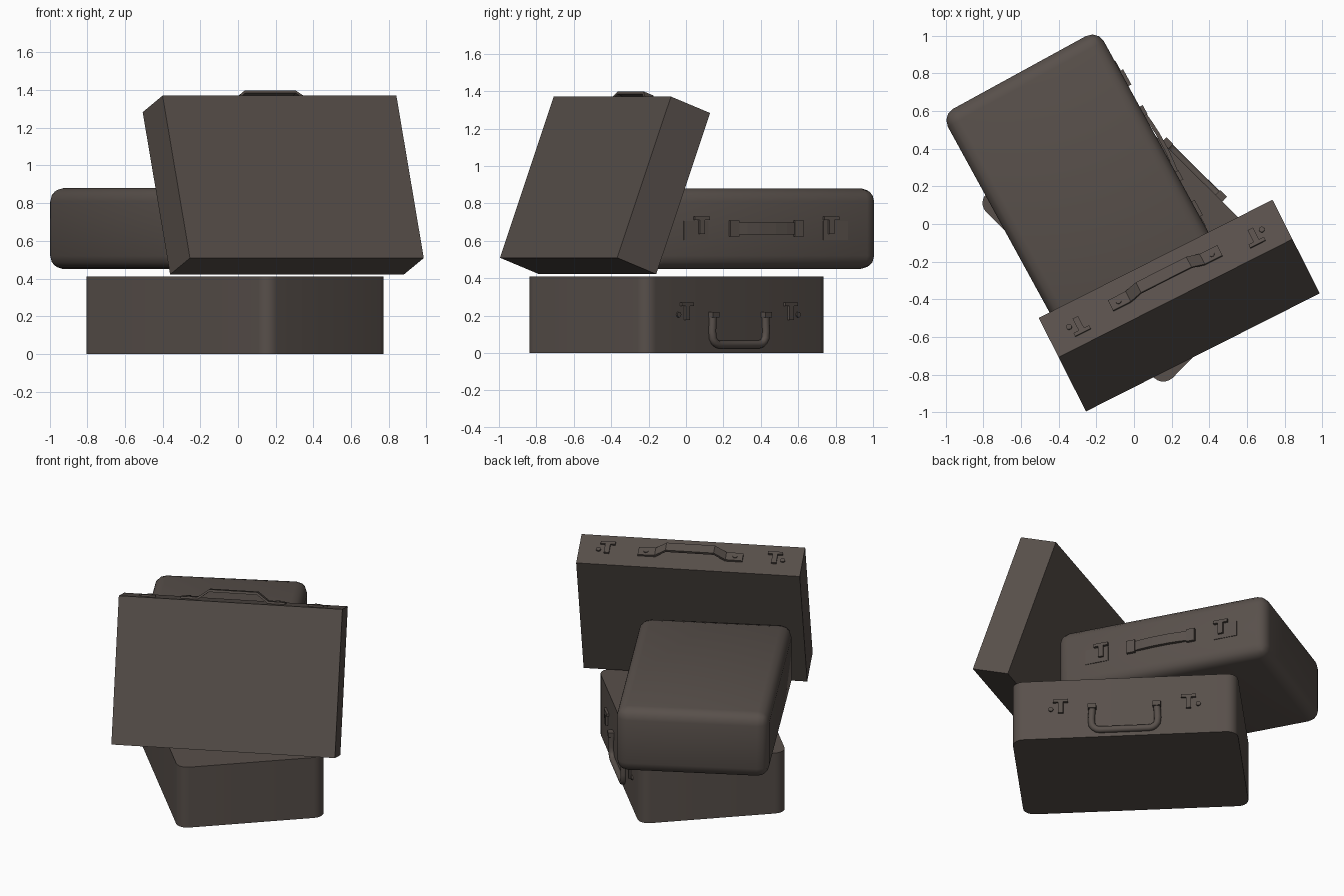
import bpy, bmesh, math
from mathutils import Matrix, Vector

if "Cube" in bpy.data.objects:
    bpy.data.objects.remove(bpy.data.objects["Cube"])


def material(name, rgb):
    m = bpy.data.materials.new(name)
    m.diffuse_color = (*rgb, 1)
    m.use_nodes = True
    m.node_tree.nodes["Principled BSDF"].inputs["Base Color"].default_value = m.diffuse_color
    return m


BROWN = material("dark_brown_leather", (0.098, 0.080, 0.070))


def finish(bm, name, frame, smooth=None):
    """Turn a bmesh in case-local space into a placed object."""
    bmesh.ops.recalc_face_normals(bm, faces=bm.faces)
    me = bpy.data.meshes.new(name)
    bm.to_mesh(me)
    bm.free()
    ob = bpy.data.objects.new(name, me)
    bpy.context.collection.objects.link(ob)
    ob.matrix_world = frame
    me.materials.append(BROWN)
    if smooth:
        bpy.ops.object.select_all(action='DESELECT')
        ob.select_set(True)
        bpy.context.view_layer.objects.active = ob
        bpy.ops.object.shade_smooth_by_angle(angle=math.radians(smooth))
    return ob


# Case-local axes: X = length, Y = towards the handle side, Z = thickness
def case(name, frame, size, radius=0, segments=1, all_edges=False):
    bm = bmesh.new()
    bmesh.ops.create_cube(bm, size=1, matrix=Matrix.Diagonal((*size, 1)))
    if radius:
        edges = [e for e in bm.edges if all_edges or
                 abs(e.verts[0].co.z - e.verts[1].co.z) > 0.01]
        bmesh.ops.bevel(bm, geom=edges, offset=radius, segments=segments,
                        profile=0.5, affect='EDGES')
    return finish(bm, name, frame, 50 if radius else None)


def block(name, frame, centre, size):
    bm = bmesh.new()
    bmesh.ops.create_cube(bm, size=1, matrix=Matrix.Translation(centre) @ Matrix.Diagonal((*size, 1)))
    return finish(bm, name, frame)


def stud(name, frame, x, y, z, r=0.015, h=0.012):
    bm = bmesh.new()
    bmesh.ops.create_cone(bm, cap_ends=True, segments=12, radius1=r, radius2=r, depth=h,
                          matrix=Matrix.Translation((x, y, z)) @ Matrix.Rotation(math.pi / 2, 4, 'X'))
    return finish(bm, name, frame, 40)


def prism(name, frame, outline, axis, lo, hi, smooth=None):
    """Extrude a closed (x, other) outline along Y or Z."""
    def place(p, d):
        return (p[0], d, p[1]) if axis == 'Y' else (p[0], p[1], d)
    bm = bmesh.new()
    face = bm.faces.new([bm.verts.new(place(p, lo)) for p in outline])
    out = bmesh.ops.extrude_face_region(bm, geom=[face])
    shift = Vector(place((0, 0), hi - lo))
    bmesh.ops.translate(bm, vec=shift, verts=[v for v in out['geom'] if isinstance(v, bmesh.types.BMVert)])
    return finish(bm, name, frame, smooth)


def latches(name, frame, face_y, x, z, stud_x=None, plate=False, depth=0.018):
    # T-shaped clasps with optional stud and thin backing plate, mirrored
    for s, side in ((-1, "left"), (1, "right")):
        half = [(0.016, -0.05), (0.016, 0.025), (0.046, 0.025), (0.046, 0.045)]
        pts = [(s * x + a, z + b) for a, b in half] + [(s * x - a, z + b) for a, b in reversed(half)]
        prism(f"{name}_latch_{side}", frame, pts, 'Y', face_y - 0.005, face_y + depth)
        if stud_x:
            stud(f"{name}_stud_{side}", frame, s * stud_x, face_y + 0.003, z - 0.02)
        if plate:
            block(f"{name}_latch_plate_{side}", frame, (s * (x + 0.03), face_y, z - 0.03),
                  (0.15, 0.008, 0.10))


def strap(name, frame, half_path, thickness, width):
    """Bent strap symmetric in X; half_path runs from the end to the middle."""
    path = [(-a, b) for a, b in half_path] + [(a, b) for a, b in reversed(half_path)]
    outline = path + [(a, b - thickness) for a, b in reversed(path)]
    return prism(name, frame, outline, 'Z', -width / 2, width / 2)


# Bottom case: rounded upright corners
low = Matrix.Translation((-0.015, -0.05, 0.205)) @ Matrix.Rotation(math.radians(-44.6), 4, 'Z')
case("bottom_case", low, (1.39, 0.92, 0.41), 0.07, 5)
latches("bottom_case", low, 0.46, 0.395, 0.02, stud_x=0.455, depth=0.015)

# Bottom case handle: a hanging tube loop with cuffs
cu = bpy.data.curves.new("bottom_case_handle", 'CURVE')
cu.dimensions = '3D'
cu.bevel_depth = 0.022
cu.bevel_resolution = 2
cu.use_fill_caps = True
half = [(-0.20, 0.0), (-0.205, -0.09)]
half += [(-0.15 - 0.055 * math.cos(t), -0.105 - 0.055 * math.sin(t))
         for t in (i * math.pi / 8 for i in range(1, 5))]
path = half + [(-x, z) for x, z in reversed(half)]
sp = cu.splines.new('POLY')
sp.points.add(len(path) - 1)
for p, (x, z) in zip(sp.points, path):
    p.co = (x, 0.468, z, 1)
tube = bpy.data.objects.new("bottom_case_handle", cu)
bpy.context.collection.objects.link(tube)
tube.matrix_world = low
cu.materials.append(BROWN)
bpy.ops.object.select_all(action='DESELECT')
tube.select_set(True)
bpy.context.view_layer.objects.active = tube
bpy.ops.object.convert(target='MESH')
for s in (-1, 1):
    block("bottom_case_handle_cuff", low, (s * 0.20, 0.475, 0.0), (0.05, 0.04, 0.03))

# Middle case: every edge rounded
mid = Matrix.Translation((-0.276, 0.199, 0.665)) @ Matrix.Rotation(math.radians(-61.3), 4, 'Z')
case("middle_case", mid, (1.38, 0.944, 0.43), 0.07, 3, True)
latches("middle_case", mid, 0.472, 0.395, 0.02, plate=True)
strap("middle_case_handle", mid, [(0.22, 0.479), (0.12, 0.492), (0.05, 0.497)], 0.02, 0.065)
for s in (-1, 1):
    block("middle_case_handle_cuff", mid, (s * 0.197, 0.475, 0), (0.055, 0.03, 0.085))

# Leaning case: sharp-edged, tipped back against the middle case
lean = (Matrix.Translation((0.240, -0.433, 0.896)) @ Matrix.Rotation(math.radians(26.8), 4, 'Z')
        @ Matrix.Rotation(math.radians(69.5), 4, 'X'))
case("leaning_case", lean, (1.39, 0.92, 0.25))
latches("leaning_case", lean, 0.46, 0.52, 0.02, stud_x=0.573, depth=0.012)
strap("leaning_case_handle", lean,
      [(0.325, 0.472), (0.22, 0.474), (0.15, 0.525)], 0.016, 0.065)
for s in (-1, 1):
    stud("leaning_case_handle_rivet", lean, s * 0.277, 0.473, 0)
